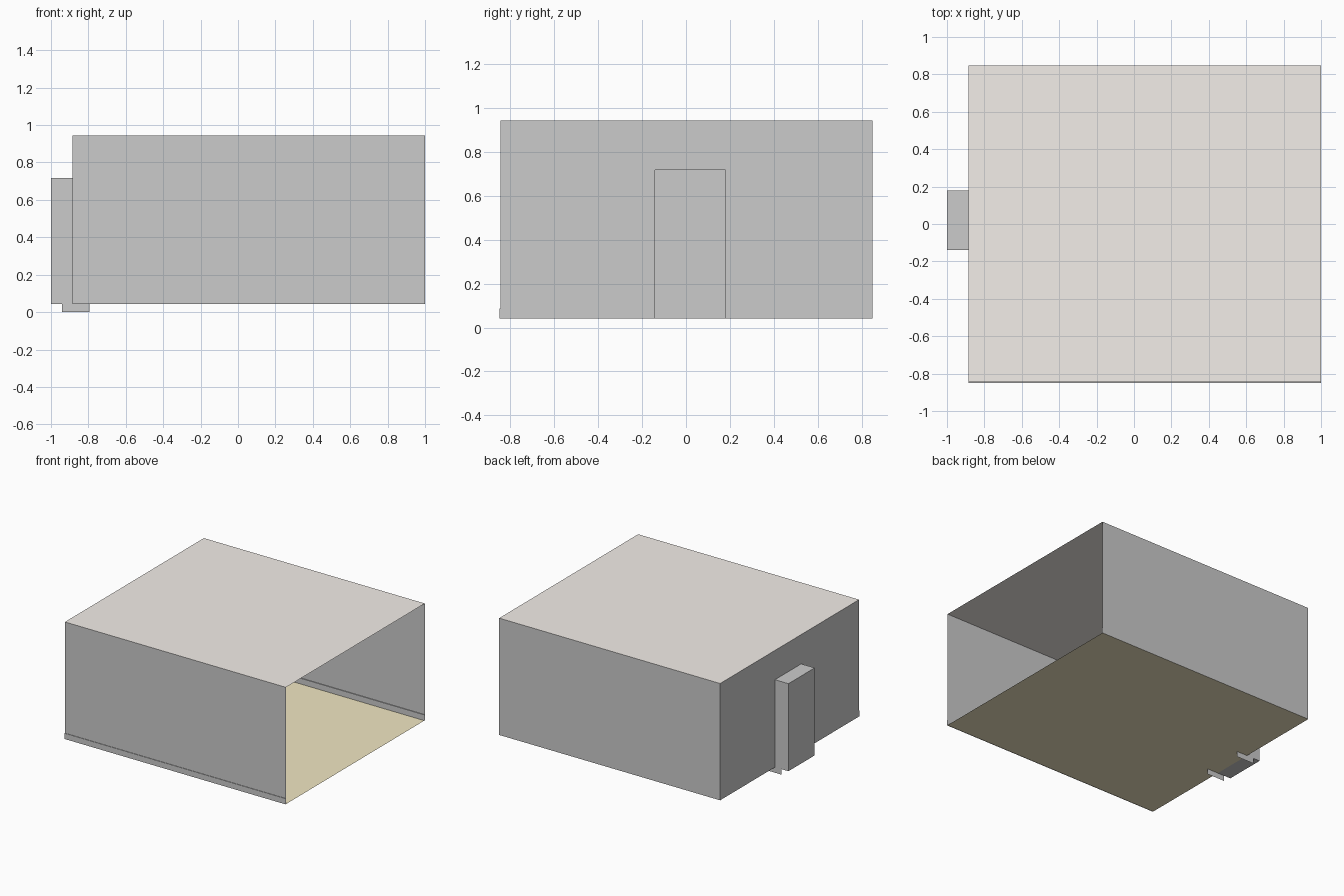
import bpy

if "Cube" in bpy.data.objects:
    bpy.data.objects.remove(bpy.data.objects["Cube"])

X0, X1 = -0.885, 1.0        # room extent in x (open at the +x end)
Y0, Y1 = -0.845, 0.848      # room extent in y
Z0, Z1 = 0.042, 0.943       # floor and ceiling heights
A0, A1, AT = -0.14, 0.18, 0.717   # doorway sides and top
AX = -1.0                   # back of the door niche


def material(name, color):
    m = bpy.data.materials.new(name)
    m.diffuse_color = (*color, 1)
    m.use_nodes = True
    m.node_tree.nodes["Principled BSDF"].inputs["Base Color"].default_value = m.diffuse_color
    return m


def mesh(name, verts, faces, mat=None):
    me = bpy.data.meshes.new(name)
    me.from_pydata(verts, [], faces)
    ob = bpy.data.objects.new(name, me)
    bpy.context.collection.objects.link(ob)
    if mat:
        me.materials.append(mat)
    return ob


def slab(name, z, mat):
    return mesh(name, [(X0, Y0, z), (X1, Y0, z), (X1, Y1, z), (X0, Y1, z)],
                [(0, 1, 2, 3)], mat)


def side_panel(name, x0, x1, y, z0, z1):
    return mesh(name, [(x0, y, z0), (x1, y, z0), (x1, y, z1), (x0, y, z1)],
                [(0, 1, 2, 3)])


def skirting(name, outer, inner, z0, z1):
    """Mitred thin board along a path: outer side, top and inner side."""
    verts, faces = [], []
    for o, i in zip(outer, inner):
        verts += [(*o, z0), (*o, z1), (*i, z1), (*i, z0)]
    for s in range(len(outer) - 1):
        for k in range(3):
            a = 4 * s + k
            faces.append((a, a + 1, a + 5, a + 4))
    return mesh(name, verts, faces)


# floor and ceiling sheets
slab("floor", Z0, material("floor_tan", (0.88, 0.80, 0.54)))
slab("ceiling", Z1, material("ceiling_beige", (0.90, 0.86, 0.82)))

# long walls
side_panel("front_wall", X0, X1, Y0, Z0, Z1)
side_panel("back_wall", X0, X1, Y1, Z0, Z1)

# end wall with the doorway left open
mesh("end_wall",
     [(X0, y, z) for y, z in ((Y0, Z0), (A0, Z0), (A0, AT), (A1, AT),
                              (A1, Z0), (Y1, Z0), (Y1, Z1), (Y0, Z1))],
     [(0, 1, 2, 7), (2, 3, 6, 7), (3, 4, 5, 6)])

# door niche: box open towards the room
mesh("door_niche",
     [(x, y, z) for x in (AX, X0)
      for y, z in ((A0, Z0), (A1, Z0), (A1, AT), (A0, AT))],
     [(0, 3, 2, 1)] + [(i, (i + 1) % 4, (i + 1) % 4 + 4, i + 4) for i in range(4)])

# skirting boards, from each side of the doorway round to the open end
T, H = 0.006, 0.086
skirting("front_skirting", [(X0, A0), (X0, Y0 - 0.004), (X1, Y0 - 0.004)],
         [(X0 + T, A0), (X0 + T, Y0 + 0.002), (X1, Y0 + 0.002)], Z0, H)
skirting("back_skirting", [(X0, A1), (X0, Y1), (X1, Y1)],
         [(X0 + T, A1), (X0 + T, Y1 - T), (X1, Y1 - T)], Z0, H)

# small flaps hanging under the doorway jambs
for side, y in (("front", A0), ("back", A1)):
    side_panel(side + "_jamb_flap", -0.942, -0.793, y, 0.0, Z0)
